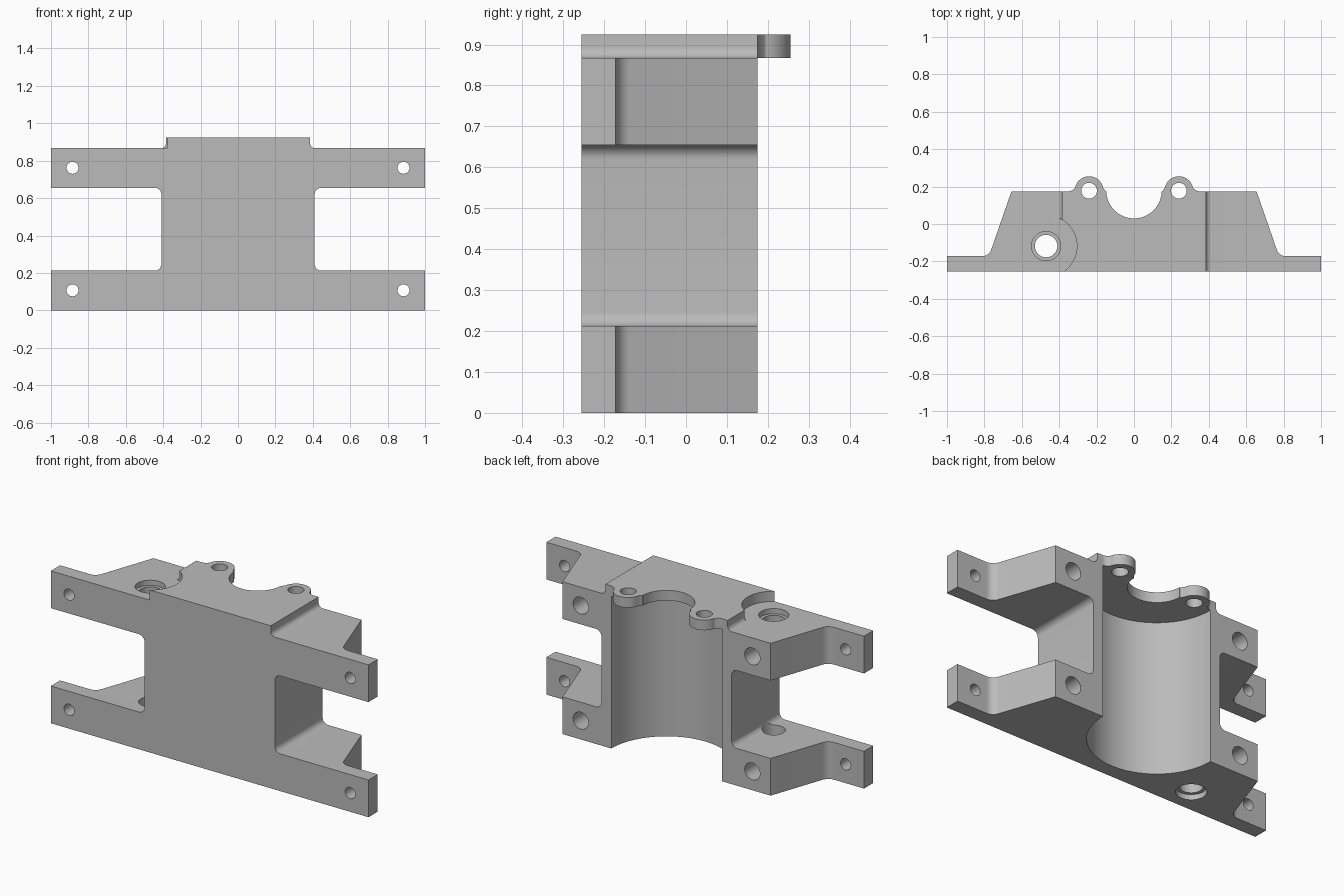
import bpy, bmesh
from math import sin, cos, radians
from mathutils import Vector, Matrix

if "Cube" in bpy.data.objects:
    bpy.data.objects.remove(bpy.data.objects["Cube"], do_unlink=True)

grey = bpy.data.materials.new("machined_grey")
grey.use_nodes = True
grey.diffuse_color = (0.5, 0.5, 0.5, 1)
grey.node_tree.nodes["Principled BSDF"].inputs["Base Color"].default_value = (0.5, 0.5, 0.5, 1)

FRONT, BACK, TOP, STEP = -0.255, 0.175, 0.925, 0.867


def arc(cx, cy, r, a, b, n=8):
    """Points along an arc from a to b degrees."""
    angles = [radians(a + (b - a) * i / n) for i in range(n + 1)]
    return [(cx + r * cos(t), cy + r * sin(t)) for t in angles]


def prism(name, pts, lo, hi, axis="Z"):
    """Extrude a closed outline along Z (outline in xy) or Y (outline in xz)."""
    bm = bmesh.new()
    def place(p, h):
        return (p[0], p[1], h) if axis == "Z" else (p[0], h, p[1])
    face = bm.faces.new([bm.verts.new(place(p, lo)) for p in pts])
    ext = bmesh.ops.extrude_face_region(bm, geom=[face])
    shift = Vector(place((0, 0), hi - lo))
    bmesh.ops.translate(bm, vec=shift,
                        verts=[v for v in ext["geom"] if isinstance(v, bmesh.types.BMVert)])
    bmesh.ops.recalc_face_normals(bm, faces=bm.faces)
    mesh = bpy.data.meshes.new(name)
    bm.to_mesh(mesh)
    bm.free()
    obj = bpy.data.objects.new(name, mesh)
    bpy.context.collection.objects.link(obj)
    mesh.materials.append(grey)
    return obj


def disc(cx, cy, r, n=48):
    return arc(cx, cy, r, 0, 360 * (n - 1) / n, n - 1)


def flip(pts):
    return [(-x, y) for x, y in pts]


def combine(target, tool, op="DIFFERENCE"):
    """Apply a boolean and discard its tool."""
    mod = target.modifiers.new("shape", "BOOLEAN")
    mod.object, mod.operation, mod.solver = tool, op, "EXACT"
    bpy.context.view_layer.objects.active = target
    bpy.ops.object.modifier_apply(modifier=mod.name)
    bpy.data.objects.remove(tool, do_unlink=True)


def cut(name, pts, lo, hi, axis="Z"):
    combine(bracket, prism(name, pts, lo, hi, axis))


# Main block: front plate with thin mounting ends and sloped flanks
half = ([(1, FRONT), (1, -0.172)]
        + arc(0.811, -0.122, 0.05, 270, 198)
        + [(0.655, BACK)])
bracket = prism("bracket", half + flip(half)[::-1], 0, TOP)

# Side windows with rounded inner corners, and stepped shoulders
window = [(1.1, 0.212)] + arc(0.445, 0.247, 0.035, 270, 180) \
    + arc(0.445, 0.62, 0.035, 180, 90) + [(1.1, 0.655)]
shoulder = [(0.385, 1.1)] + arc(0.412, STEP + 0.027, 0.027, 180, 270) + [(1.1, STEP), (1.1, 1.1)]
for side in (lambda p: p, flip):
    cut("window_cutter", side(window), -0.5, 0.5, "Y")
    cut("shoulder_cutter", side(shoulder), -0.5, 0.5, "Y")

# Large half-round channel closed by the top plate
cut("channel_cutter", disc(0, BACK, 0.348, 96), -0.1, STEP)

# Rounded ears on the top plate
ear = ([(0.345, 0.12), (0.345, BACK), (0.33, 0.18)]
       + arc(0.24, 0.178, 0.077, 12, 168, 24)
       + [(0.152, 0.175), (0.14, 0.16), (0.14, 0.12)])
for side in (lambda p: p, flip):
    combine(bracket, prism("ear", side(ear), STEP, TOP), "UNION")
    cut("ear_hole_cutter", side(disc(0.24, 0.178, 0.042)), 0.8, 1.1)
cut("notch_cutter", disc(0, 0.178, 0.148, 64), 0.8, 1.1)

# Vertical bore with spot face and counterbores at both ends
cut("spot_face_cutter", disc(-0.47, -0.118, 0.165, 64), STEP, 1.1)
cut("bore_cutter", disc(-0.47, -0.118, 0.06), -0.1, 1.1)
cut("upper_counterbore_cutter", disc(-0.47, -0.118, 0.078), STEP - 0.03, 1.1)
cut("lower_counterbore_cutter", disc(-0.47, -0.118, 0.078), -0.1, 0.03)

# Mounting holes through the ends and blind holes in the back faces
for z in (0.107, 0.762):
    for s in (-1, 1):
        cut("mount_hole_cutter", disc(s * 0.885, z, 0.032, 32), -0.5, 0.5, "Y")
        cut("blind_hole_cutter", disc(s * 0.54, z, 0.048, 32), 0.0, 0.5, "Y")

bpy.ops.object.select_all(action="DESELECT")
bracket.select_set(True)
bpy.context.view_layer.objects.active = bracket
bpy.ops.object.shade_smooth_by_angle(angle=radians(30))
